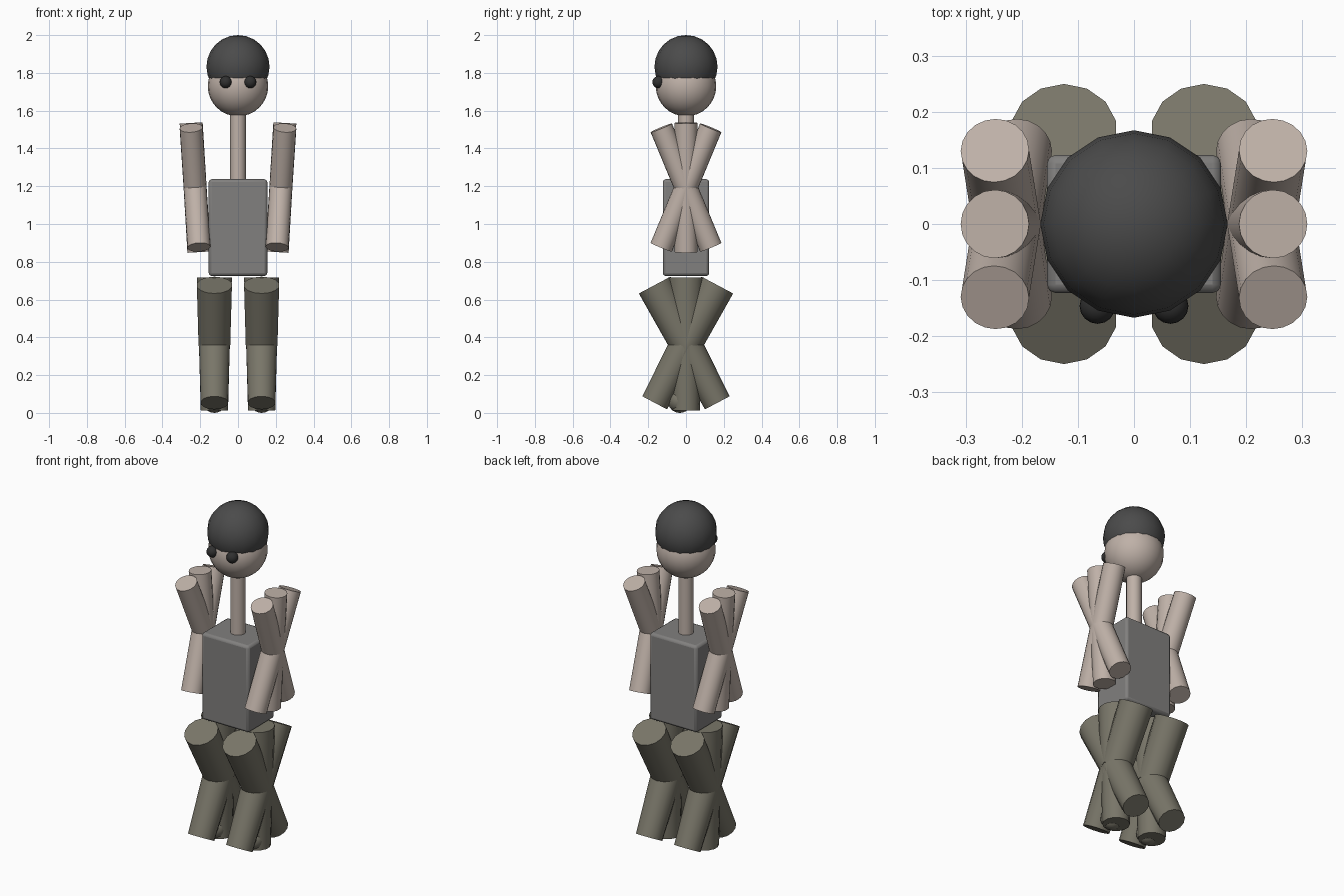
import bpy, math
from mathutils import Vector

if "Cube" in bpy.data.objects:
    bpy.data.objects.remove(bpy.data.objects["Cube"])


def material(name, rgb):
    m = bpy.data.materials.new(name)
    m.diffuse_color = (*rgb, 1)
    m.use_nodes = True
    m.node_tree.nodes["Principled BSDF"].inputs["Base Color"].default_value = m.diffuse_color
    return m


SKIN = material("skin", (0.52, 0.44, 0.39))
CLOTH = material("trousers", (0.19, 0.18, 0.14))
SHIRT = material("shirt", (0.22, 0.215, 0.21))
DARK = material("hair", (0.07, 0.07, 0.07))
BLACK = material("eyes", (0.03, 0.03, 0.03))


def finish(name, mat):
    ob = bpy.context.object
    ob.name = name
    ob.data.materials.append(mat)
    bpy.ops.object.shade_smooth_by_angle(angle=math.radians(40))
    return ob


def rod(name, low, high, r_low, r_high, sides, mat):
    # tapered cylinder from a lower point to a higher one
    low, high = Vector(low), Vector(high)
    d = high - low
    bpy.ops.mesh.primitive_cone_add(vertices=sides, radius1=r_low, radius2=r_high,
                                    depth=d.length, location=(low + high) / 2)
    bpy.context.object.rotation_mode = 'QUATERNION'
    bpy.context.object.rotation_quaternion = Vector((0, 0, 1)).rotation_difference(d)
    return finish(name, mat)


def ball(name, loc, r, mat, seg=16, rings=12):
    bpy.ops.mesh.primitive_uv_sphere_add(segments=seg, ring_count=rings, radius=r, location=loc)
    return finish(name, mat)


# torso block with softened edges
bpy.ops.mesh.primitive_cube_add(size=1, location=(0, 0, 0.981))
bpy.context.object.scale = (0.31, 0.246, 0.512)
bpy.ops.object.transform_apply(location=False, rotation=False, scale=True)
bev = bpy.context.object.modifiers.new("bevel", 'BEVEL')
bev.width, bev.segments = 0.015, 2
finish("torso", SHIRT)

# neck, head and hair cap
rod("neck", (0, 0, 1.22), (0, 0, 1.6), 0.042, 0.042, 16, SKIN)
ball("head", (0, 0, 1.73), 0.16, SKIN, 24, 16)
ball("hair", (0, 0, 1.833), 0.167, DARK)

for s, side in ((-1, "left"), (1, "right")):
    ball(f"eye_{side}", (s * 0.065, -0.146, 1.751), 0.032, BLACK)

    # limbs fan out forward, straight and backward from elbow and knee
    elbow = (s * 0.227, 0, 1.193)
    knee = (s * 0.125, 0, 0.365)
    for k, pose in ((-1, "front"), (0, "middle"), (1, "back")):
        a = math.radians(22.5) * k
        y, z = 0.342 * math.sin(a), 0.342 * math.cos(a)
        rod(f"upper_arm_{side}_{pose}", elbow, (s * 0.248, y, 1.193 + z), 0.061, 0.061, 20, SKIN)
        rod(f"forearm_{side}_{pose}", (s * 0.207, y, 1.193 - z), elbow, 0.061, 0.061, 20, SKIN)
        a = math.radians(28) * k
        y, z = 0.353 * math.sin(a), 0.353 * math.cos(a)
        rod(f"thigh_{side}_{pose}", knee, (s * 0.125, y, 0.365 + z), 0.086, 0.095, 14, CLOTH)
        rod(f"shin_{side}_{pose}", (s * 0.125, y, 0.365 - z), knee, 0.074, 0.084, 14, CLOTH)

    # rounded foot peeking out of the straight leg
    ball(f"foot_{side}", (s * 0.125, -0.033, 0.063), 0.063, CLOTH)
